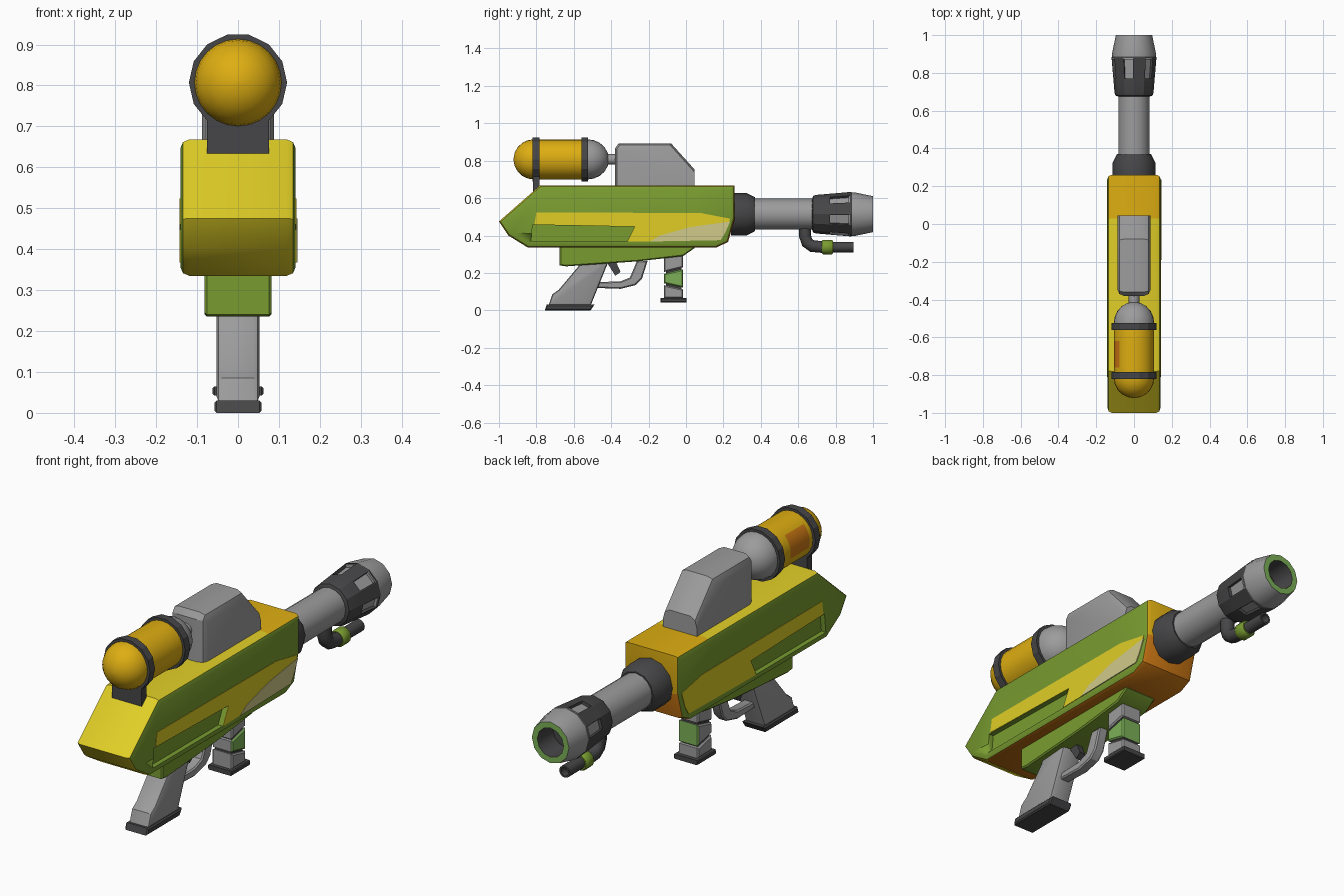
import bpy, bmesh, math
from mathutils import Vector

if "Cube" in bpy.data.objects:
    bpy.data.objects.remove(bpy.data.objects["Cube"])


def material(name, rgb):
    lin = [((c / 255 + 0.055) / 1.055) ** 2.4 for c in rgb]
    m = bpy.data.materials.new(name)
    m.diffuse_color = (*lin, 1)
    m.use_nodes = True
    m.node_tree.nodes["Principled BSDF"].inputs["Base Color"].default_value = m.diffuse_color
    return m


YELLOW = material("yellow", (224, 206, 38))
GOLD = material("gold", (222, 174, 18))
ORANGE = material("orange", (205, 120, 20))
GREEN = material("green", (121, 156, 48))
PALE = material("pale_green", (124, 176, 86))
GREY = material("grey", (156, 156, 156))
DARK = material("dark_grey", (70, 70, 72))
KHAKI = material("khaki", (208, 202, 138))


def finish(name, bm, mats, angle=30):
    bmesh.ops.recalc_face_normals(bm, faces=bm.faces[:])
    me = bpy.data.meshes.new(name)
    bm.to_mesh(me)
    bm.free()
    ob = bpy.data.objects.new(name, me)
    bpy.context.collection.objects.link(ob)
    for m in mats:
        me.materials.append(m)
    bpy.ops.object.select_all(action='DESELECT')
    ob.select_set(True)
    bpy.context.view_layer.objects.active = ob
    if angle:
        bpy.ops.object.shade_smooth_by_angle(angle=math.radians(angle))
    return ob


def prism_mesh(pts, x0, x1, bevel=0.0, segments=1, zmin=-9):
    """Side profile (y, z) extruded across x; the side rims above zmin are bevelled."""
    bm = bmesh.new()
    a = [bm.verts.new((x0, y, z)) for y, z in pts]
    b = [bm.verts.new((x1, y, z)) for y, z in pts]
    sides = [bm.faces.new(a), bm.faces.new(b)]
    for i in range(len(pts)):
        j = (i + 1) % len(pts)
        bm.faces.new((a[i], a[j], b[j], b[i]))
    bmesh.ops.recalc_face_normals(bm, faces=bm.faces[:])
    if bevel:
        edges = [e for f in sides for e in f.edges if max(v.co.z for v in e.verts) > zmin]
        bmesh.ops.bevel(bm, geom=edges, offset=bevel, segments=segments, profile=0.5,
                        affect='EDGES', clamp_overlap=True)
    return bm


def prism(name, pts, x0, x1, mat, bevel=0.0, segments=1, zmin=-9):
    return finish(name, prism_mesh(pts, x0, x1, bevel, segments, zmin), [mat])


def box_pts(y0, y1, z0, z1):
    return [(y0, z0), (y1, z0), (y1, z1), (y0, z1)]


def lathe(name, prof, zc, n, mats, seg_mats=None, angle=40, windows=None, rule=None):
    """Turn (y, r) points about a lengthwise axis at height zc, with capped ends."""
    bm = bmesh.new()
    rings = []
    for y, r in prof:
        rings.append([bm.verts.new((r * math.cos(2 * math.pi * k / n), y,
                                    zc + r * math.sin(2 * math.pi * k / n))) for k in range(n)])
    slots = []
    for s in range(len(prof) - 1):
        for k in range(n):
            f = bm.faces.new((rings[s][k], rings[s][(k + 1) % n],
                              rings[s + 1][(k + 1) % n], rings[s + 1][k]))
            f.material_index = seg_mats[s] if seg_mats else 0
            if rule and rule(f.calc_center_median()):
                f.material_index = len(mats) - 1
            if s == windows and k % 2:
                slots.append(f)
    for ring, s in ((rings[0], 0), (rings[-1], -1)):
        bm.faces.new(ring).material_index = seg_mats[s] if seg_mats else 0
    bmesh.ops.recalc_face_normals(bm, faces=bm.faces[:])
    if slots:
        bmesh.ops.inset_individual(bm, faces=slots, thickness=0.006)
        bmesh.ops.inset_individual(bm, faces=slots, thickness=0.001, depth=-0.014)
        for f in slots:
            f.material_index = 1
    return finish(name, bm, mats, angle)


# Main body: green sides, yellow rear and top, gold front, orange belly
hull = [(-1, .475), (-.95, .40), (-.845, .335), (.16, .335), (.225, .365),
        (.26, .49), (.26, .668), (-.78, .668)]
bm = prism_mesh(hull, -.141, .141, .022, 2)
bmesh.ops.bisect_plane(bm, geom=bm.verts[:] + bm.edges[:] + bm.faces[:],
                       plane_co=(0, .03, 0), plane_no=(0, 1, 0))
for f in bm.faces:
    n, c = f.normal, f.calc_center_median()
    if abs(n.x) > .6:
        f.material_index = 0
    elif n.z < -.6 and c.y > -.84 or (n.z < -.2 and c.y > 0):
        f.material_index = 3
    else:
        f.material_index = 2 if c.y > .03 else 1
body = finish("body", bm, [GREEN, YELLOW, GOLD, ORANGE])

# Side grooves cut into the body, and painted stripes
groove = [(-.82, .457), (-.275, .447), (-.315, .367), (-.83, .367)]
stripe = [(-.80, .524), (.08, .52), (.236, .49), (.212, .42), (.185, .375),
          (-.315, .367), (-.275, .447), (-.81, .46)]
for label, s in (("right", 1), ("left", -1)):
    cutter = prism(label + "_groove_cutter", groove, s * .118, s * .2, GREEN)
    cutter.hide_render = True
    cutter.hide_set(True)
    cut = body.modifiers.new(label + "_groove", 'BOOLEAN')
    cut.operation = 'DIFFERENCE'
    cut.solver = 'EXACT'
    cut.object = cutter
    prism(label + "_stripe", stripe, s * .138, s * .143, YELLOW)
prism("pale_patch", [(-.19, .368), (-.14, .40), (.02, .445), (.236, .475), (.212, .42),
                     (.185, .375)], .140, .145, KHAKI)

# Underside block, rear grip, trigger and guard
prism("lower_block", [(-.675, .35), (-.675, .24), (-.64, .235), (-.255, .262), (-.015, .29),
                      (.045, .332), (.045, .35)], -.082, .082, GREEN, .006)
prism("rear_grip", [(-.56, .27), (-.41, .27), (-.425, .235), (-.51, .025), (-.735, .025),
                    (-.715, .085), (-.68, .11), (-.575, .235)], -.052, .052, GREY, .014, 2)
prism("rear_grip_base", [(-.755, 0), (-.51, 0), (-.49, .03), (-.745, .03)],
      -.058, .058, DARK, .006)
prism("trigger", [(-.425, .26), (-.375, .26), (-.35, .205), (-.378, .185)], -.015, .015, DARK)
prism("trigger_guard", [(-.49, .15), (-.35, .155), (-.30, .175), (-.262, .265), (-.205, .265),
                        (-.235, .17), (-.27, .135), (-.35, .115), (-.49, .12)],
      -.025, .025, GREY, .006)

# Front grip: stacked slanted blocks on a core, green on two sides of the middle block
prism("front_grip_core", box_pts(-.108, -.025, .05, .32), -.042, .042, DARK)
cuts = [((.065, .065), (.135, .112)), ((.145, .122), (.195, .22)), ((.205, .23), (.32, .32))]
for i, ((b0, b1), (t0, t1)) in enumerate(cuts):
    bm = prism_mesh([(-.118, b0), (-.015, b1), (-.015, t1), (-.118, t0)], -.052, .052, .006)
    for f in bm.faces:
        f.material_index = int(i == 1 and (f.normal.x > .5 or f.normal.y > .5))
    finish("front_grip_block_%d" % (i + 1), bm, [GREY, PALE])
prism("front_grip_base", box_pts(-.135, .003, .043, .065), -.062, .062, DARK, .004)

# Barrel, collar and slotted muzzle
BZ = .514
lathe("barrel_collar", [(.24, .113), (.325, .113), (.37, .09)], BZ, 12, [DARK], angle=32)
lathe("barrel", [(.35, .083), (.70, .083)], BZ, 16, [GREY])
lathe("muzzle_shroud", [(.675, .085), (.68, .098), (.695, .103), (.765, .109), (.882, .119),
                        (.89, .115)], BZ, 12, [DARK, GREY], windows=3, angle=20)
lathe("muzzle_tip", [(.87, .116), (.90, .117), (1.0, .096), (1.0, .068), (.86, .062)], BZ, 12,
      [GREY, PALE, DARK], [0, 0, 1, 2], angle=35)

# Pilot pipe below the barrel
cu = bpy.data.curves.new("pilot_pipe", 'CURVE')
cu.dimensions = '3D'
cu.bevel_depth = .032
cu.bevel_resolution = 2
cu.use_fill_caps = True
sp = cu.splines.new('POLY')
path = [(.637, .45), (.637, .395), (.648, .362), (.675, .343), (.74, .338)]
sp.points.add(len(path) - 1)
for p, (y, z) in zip(sp.points, path):
    p.co = (0, y, z, 1)
cu.materials.append(DARK)
pipe = bpy.data.objects.new("pilot_pipe", cu)
bpy.context.collection.objects.link(pipe)
bpy.ops.object.select_all(action='DESELECT')
pipe.select_set(True)
bpy.context.view_layer.objects.active = pipe
bpy.ops.object.convert(target='MESH')
bpy.ops.object.shade_smooth_by_angle(angle=math.radians(50))
lathe("pilot_ring", [(.727, .034), (.733, .039), (.779, .039), (.785, .034)], .338, 12, [GREEN])
lathe("pilot_nozzle", [(.77, .028), (.895, .028), (.895, .02), (.86, .02)], .338, 12, [DARK])

# Top housing with sloped front
prism("top_housing", [(-.38, .65), (.045, .65), (.045, .754), (-.08, .893), (-.36, .893),
                      (-.38, .865)], -.088, .088, GREY, .034, 2, zmin=.76)

# Fuel tank with grey nose dome, neck, bands and support
TZ, R = .807, .107
dome = [(math.cos(math.radians(a)), math.sin(math.radians(a))) for a in (4, 20, 38, 56, 74, 90)]
rear = [(-.815 - .107 * c, R * s) for c, s in dome]
nose = [(-.525 + .113 * c, R * s) for c, s in reversed(dome)]
prof = rear + [(-.76, R), (-.69, R), (-.62, R)] + nose
lathe("fuel_tank", prof, TZ, 24, [GOLD, GREY, ORANGE], [0] * 9 + [1] * 5,
      rule=lambda c: c.x < -.075 and c.z > TZ - .03 and -.76 < c.y < -.62)
lathe("tank_neck", [(-.43, .028), (-.37, .028)], TZ, 12, [GREY])
for label, y in (("rear", -.82), ("front", -.56)):
    lathe(label + "_tank_band", [(y, .10), (y, .12), (y + .037, .12), (y + .037, .10)],
          TZ, 14, [DARK], angle=0)
prism("tank_support", box_pts(-.819, -.784, .63, .72), -.076, .076, DARK)
